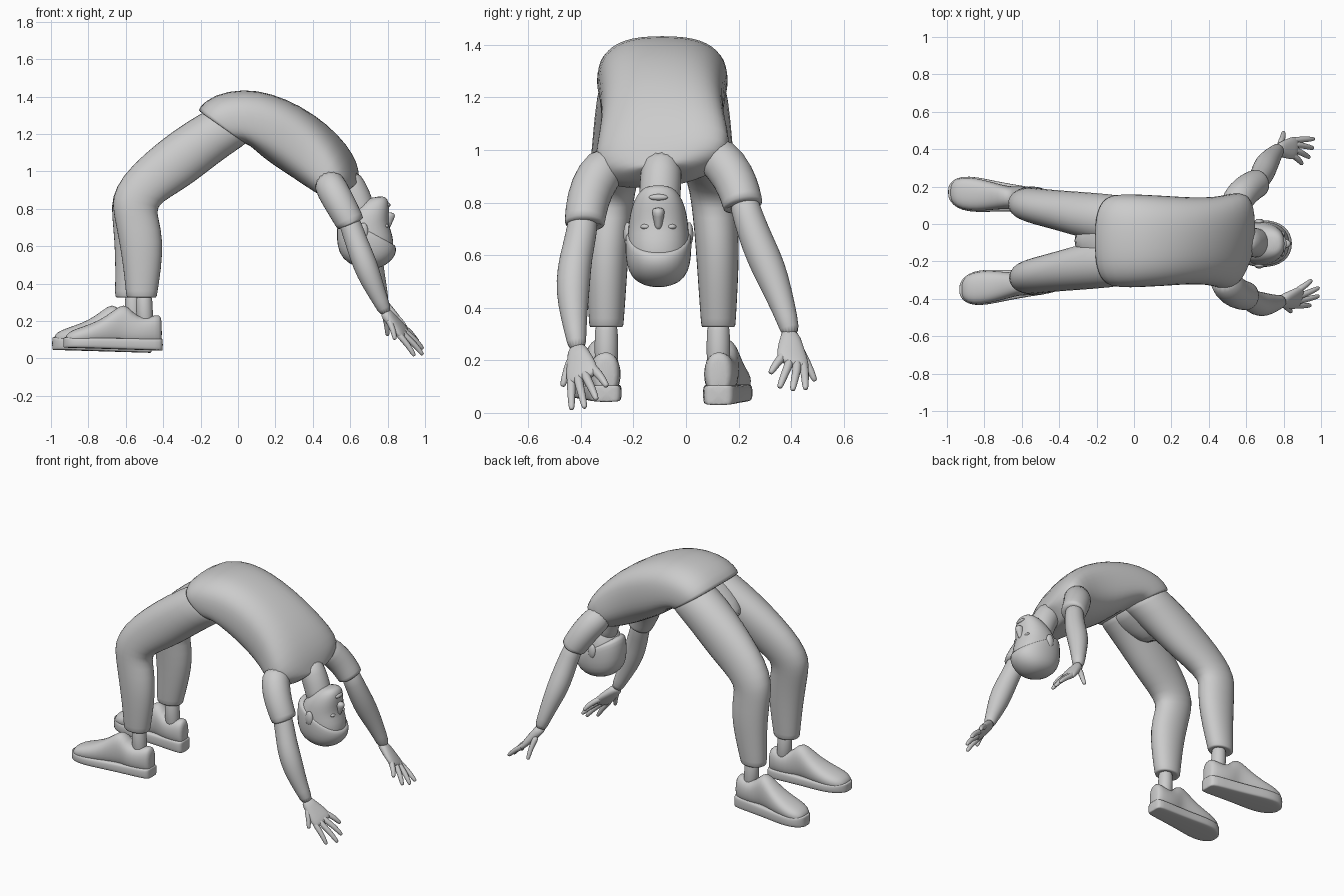
import bpy, bmesh, math
from mathutils import Vector as V

MID = -0.09  # body's middle plane in y


def build(name, lofts, power=2.0, n=16):
    """Skin one or more lists of rings (centre, half side, half depth) into one smooth object."""
    bm = bmesh.new()
    for rings in lofts:
        prev = None
        for i, (c, u, v) in enumerate(rings):
            ring = []
            for k in range(n):
                a = 2 * math.pi * k / n
                ca, sa = math.cos(a), math.sin(a)
                cu = math.copysign(abs(ca) ** (2 / power), ca)
                sv = math.copysign(abs(sa) ** (2 / power), sa)
                ring.append(bm.verts.new(c + u * cu * 1.02 + v * sv * 1.02))
            if prev:
                for k in range(n):
                    bm.faces.new((prev[k], prev[(k + 1) % n], ring[(k + 1) % n], ring[k]))
            if i in (0, len(rings) - 1):
                bm.faces.new(ring)
            prev = ring
    bmesh.ops.recalc_face_normals(bm, faces=bm.faces)
    me = bpy.data.meshes.new(name)
    bm.to_mesh(me)
    bm.free()
    me.shade_smooth()
    ob = bpy.data.objects.new(name, me)
    bpy.context.collection.objects.link(ob)
    sub = ob.modifiers.new("smooth", 'SUBSURF')
    sub.levels = sub.render_levels = 1
    return ob


def slab(tx, tz, bx, bz, y, w, twist=0.0):
    """Ring between a front and a back contour point in the side profile."""
    t, b = V((tx, y, tz)), V((bx, y, bz))
    return (t + b) / 2, V((twist, w, twist)), (t - b) / 2


def tube(points):
    """Round rings along a path of (x, y, z, radius)."""
    p = [V(q[:3]) for q in points]
    rings = []
    for i, q in enumerate(points):
        t = (p[min(i + 1, len(p) - 1)] - p[max(i - 1, 0)]).normalized()
        u = (V((0, 1, 0)) - t * t.y).normalized()
        rings.append((p[i], u * q[3], t.cross(u) * q[3]))
    return rings


def ball(name, loc, scale):
    bpy.ops.mesh.primitive_uv_sphere_add(segments=20, ring_count=12, location=loc)
    ob = bpy.context.object
    ob.name, ob.scale = name, scale
    ob.data.shade_smooth()
    return ob


# Shirt body, hem to neckline
shirt = [(-.17, 1.31, .03, 1.165, .21, 0), (-.205, 1.315, .04, 1.145, .238, 0),
         (-.215, 1.335, .05, 1.145, .243, 0), (-.13, 1.41, .075, 1.13, .247, 0),
         (.03, 1.44, .13, 1.08, .242, 0), (.18, 1.415, .2, 1.03, .236, 0),
         (.33, 1.35, .28, .98, .228, .01), (.47, 1.25, .36, .93, .23, .02),
         (.575, 1.13, .42, .90, .25, .03), (.625, 1.03, .46, .88, .255, .035),
         (.638, .97, .50, .865, .2, .025), (.645, .945, .54, .86, .12, .01),
         (.64, .94, .56, .87, .08, 0)]
build("shirt", [[slab(*r[:4], MID, *r[4:]) for r in shirt]], 2.7, 24)

# Seat of the trousers
seat = [(-.08, 1.36, .06, 1.17, .2), (-.2, 1.29, .0, 1.12, .2),
        (-.28, 1.22, -.09, 1.07, .14), (-.35, 1.14, -.2, 1.02, .05)]
build("trouser_seat", [[slab(*r[:4], MID, r[4]) for r in seat]])

# Legs and shoes: front x/z, back x/z, offset from middle, half width
leg = [(-.08, 1.37, .08, 1.17, .1, .12), (-.2, 1.31, .03, 1.14, .11, .135),
       (-.35, 1.215, -.1, 1.05, .132, .126), (-.5, 1.095, -.25, .93, .16, .108),
       (-.62, .975, -.36, .865, .18, .097), (-.675, .86, -.44, .81, .195, .09),
       (-.665, .77, -.425, .75, .2, .085), (-.635, .63, -.4, .63, .21, .083),
       (-.612, .48, -.41, .48, .212, .075), (-.598, .34, -.433, .34, .213, .066),
       (-.596, .322, -.435, .322, .213, .064), (-.56, .33, -.46, .33, .213, .045)]
upper = [(.005, .2, .03), (.015, .24, .05), (.07, .22, .062), (.14, .22, .066), (.19, .285, .06),
         (.23, .285, .062), (.3, .225, .075), (.38, .185, .088), (.46, .16, .086),
         (.505, .14, .062), (.522, .115, .03)]
sole = [(0, .03), (.005, .05), (.03, .062), (.14, .068), (.28, .08), (.38, .094),
        (.46, .09), (.505, .066), (.525, .04), (.532, .02)]
for side, s, shift, low in (("right", -1, 0, .042), ("left", 1, -.06, .03)):
    rings = []
    for tx, tz, bx, bz, off, w in leg:
        d = shift * min(1, max(0, (.84 - (tz + bz) / 2) / .5))
        rings.append(slab(tx + d, tz, bx + d, bz, MID + s * off, w))
    build(side + "_trouser_leg", [rings], 2.1)
    hx, hy = -.402 + shift, MID + s * .213
    build(side + "_ankle", [tube([(hx - .1, hy, .37, .045), (hx - .1, hy, .26, .044),
                                  (hx - .09, hy, .15, .047)])])
    build(side + "_shoe_upper", [[slab(hx - u, z, hx - u, .07, hy + s * u * .09, w)
                                  for u, z, w in upper]], 2.4)
    build(side + "_shoe_sole", [[slab(hx - u, .105 + (.015 * u), hx - u, low + .03 * u,
                                      hy + s * u * .09, w) for u, w in sole]], 6)

# Sleeves and arms as x, y, z, radius
sleeves = {"right": [(.47, -.27, .97, .08), (.505, -.34, .90, .086), (.555, -.375, .81, .082),
                     (.598, -.385, .73, .077), (.607, -.386, .71, .075), (.6, -.385, .725, .055)],
           "left": [(.52, .08, 1.01, .08), (.575, .16, .935, .084), (.62, .198, .86, .08),
                    (.653, .215, .8, .077), (.662, .218, .78, .075), (.655, .216, .795, .055)]}
arms = {"right": [(.57, -.385, .8, .056), (.61, -.395, .69, .058), (.645, -.42, .59, .062),
                  (.68, -.43, .5, .066), (.715, -.43, .41, .058), (.765, -.42, .3, .04),
                  (.795, -.412, .235, .034)],
        "left": [(.64, .21, .84, .055), (.67, .237, .74, .058), (.69, .275, .64, .064),
                 (.705, .315, .55, .065), (.73, .35, .46, .054), (.76, .387, .35, .04),
                 (.775, .4, .29, .034)]}
# Fingers as knuckle and tip, thumb last
fingers = {"right": [((.865, -.437, .12), (.945, -.435, .012)), ((.89, -.41, .122), (.99, -.385, .018)),
                     ((.9, -.38, .135), (.99, -.34, .05)), ((.89, -.345, .16), (.95, -.30, .10)),
                     ((.81, -.44, .195), (.84, -.47, .1))],
           "left": [((.86, .45, .175), (.965, .455, .09)), ((.875, .425, .175), (.96, .405, .085)),
                    ((.87, .393, .185), (.94, .355, .095)), ((.855, .365, .21), (.9, .32, .15)),
                    ((.785, .435, .235), (.80, .492, .12))]}
for side in ("right", "left"):
    build(side + "_sleeve", [tube(sleeves[side])])
    build(side + "_arm", [tube(arms[side])])
    f = [(V(a), V(b)) for a, b in fingers[side]]
    wrist = V(arms[side][-1][:3])
    knuckle = sum((a for a, b in f[:4]), V()) / 4
    across = (f[0][0] - f[3][0]).normalized()
    normal = across.cross(knuckle - wrist).normalized()
    palm = [(wrist.lerp(knuckle, t), across * w, normal * h) for t, w, h in
            ((-.2, .033, .03), (.2, .046, .028), (.6, .062, .025), (.95, .066, .021), (1.1, .056, .013))]
    digits = []
    for a, b in f:
        bend = a.lerp(b, .5) + V((.004, 0, .006))
        digits.append(tube([(*a.lerp(wrist, .3), .017), (*a, .019), (*bend, .016),
                            (*a.lerp(b, .93), .013), (*b, .007)]))
    build(side + "_hand", [palm], 2.3)
    build(side + "_fingers", digits, n=8)

# Neck and head, chin to crown
HY = -.105
build("neck", [tube([(.57, -.09, .98, .07), (.61, -.095, .91, .08),
                     (.65, -.1, .82, .078), (.67, HY, .72, .08)])])
head = [(.775, .868, .72, .862, .035), (.80, .855, .67, .842, .068), (.808, .82, .62, .80, .092),
        (.808, .77, .575, .75, .108), (.805, .71, .55, .69, .115), (.826, .665, .54, .63, .119),
        (.835, .59, .545, .58, .118), (.81, .53, .565, .53, .1), (.76, .495, .61, .5, .065),
        (.71, .49, .66, .49, .02)]
build("head", [[slab(*r[:4], HY, r[4]) for r in head]], 2.25)
hair = [(.82, .61, .57, .765, .11), (.838, .608, .545, .76, .121), (.846, .59, .532, .735, .126),
        (.845, .56, .525, .64, .126), (.82, .52, .54, .56, .116), (.77, .487, .585, .51, .085),
        (.71, .474, .64, .488, .03)]
build("hair", [[slab(*r[:4], HY, r[4]) for r in hair]], 2.2)

# Face details
build("nose", [[slab(.815, .69, .78, .69, HY, .014), slab(.825, .73, .78, .73, HY, .017),
                slab(.846, .762, .78, .765, HY, .027), slab(.832, .782, .78, .782, HY, .02)]], n=10)
ball("lips", (.803, HY, .82), (.012, .036, .012))
for s, side in ((-1, "right"), (1, "left")):
    ball(side + "_eye", (.79, HY + s * .048, .708), (.016, .02, .011))
    ball(side + "_ear", (.67, HY + s * .117, .68), (.026, .016, .045))
